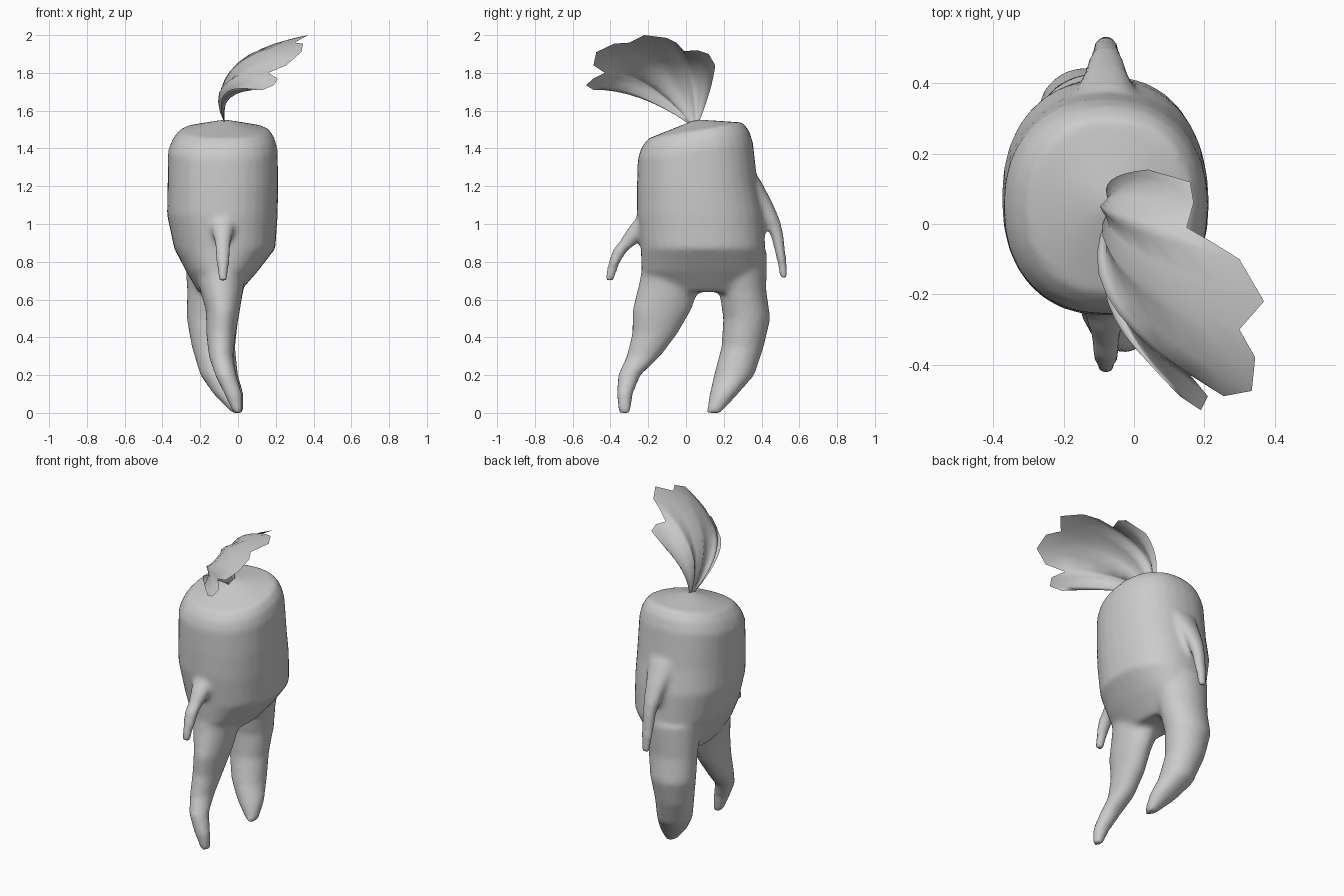
import bpy, bmesh, math
from mathutils import Vector


def new_object(name, bm):
    bmesh.ops.recalc_face_normals(bm, faces=bm.faces[:])
    for f in bm.faces:
        f.smooth = True
    me = bpy.data.meshes.new(name)
    bm.to_mesh(me)
    bm.free()
    ob = bpy.data.objects.new(name, me)
    bpy.context.collection.objects.link(ob)
    return ob


def loft(bm, rings, sides=24, power=2.0):
    """Closed skin through rings of (x, y, z, rx, ry, tilt)."""
    loops = []
    for x, y, z, rx, ry, tilt in rings:
        loop = []
        for i in range(sides):
            a = 2 * math.pi * i / sides
            c, s = math.cos(a), math.sin(a)
            dx = rx * math.copysign(abs(c) ** (2 / power), c)
            dy = ry * math.copysign(abs(s) ** (2 / power), s)
            loop.append(bm.verts.new((x + dx, y + dy, z + tilt * dy)))
        loops.append(loop)
    for a, b in zip(loops, loops[1:]):
        for i in range(sides):
            j = (i + 1) % sides
            bm.faces.new((a[i], a[j], b[j], b[i]))
    bm.faces.new(loops[0])
    bm.faces.new(loops[-1])


bm = bmesh.new()

# Barrel-shaped torso with a tilted, gently domed top
loft(bm, [(-.07, .06, 1.55, .02, .02, .1), (-.07, .05, 1.495, .235, .25, .17),
          (-.075, .05, 1.45, .27, .285, .15), (-.08, .05, 1.39, .29, .305, .13),
          (-.08, .06, 1.2, .293, .32, 0), (-.083, .075, 1.05, .293, .335, 0),
          (-.07, .09, .87, .268, .33, 0), (-.085, .085, .75, .19, .32, 0),
          (-.1, .09, .64, .11, .24, 0)], 32, 2.25)

# Front leg
loft(bm, [(-.08, -.03, .85, .17, .19, 0), (-.09, -.08, .7, .125, .165, 0),
          (-.08, -.13, .54, .09, .155, 0), (-.09, -.165, .42, .078, .12, 0),
          (-.09, -.225, .3, .065, .09, 0), (-.065, -.3, .2, .057, .06, 0),
          (-.025, -.325, .1, .048, .043, 0), (0, -.325, 0, .026, .032, 0)])

# Back leg
loft(bm, [(-.1, .27, .85, .18, .16, 0), (-.12, .3, .65, .15, .125, 0),
          (-.135, .322, .5, .137, .125, 0), (-.13, .3, .35, .115, .112, 0),
          (-.1, .255, .2, .1, .107, 0), (-.05, .2, .1, .08, .075, 0),
          (0, .145, 0, .032, .037, 0)])

# Front arm and back arm
loft(bm, [(-.08, -.18, 1.06, .07, .06, 0), (-.08, -.255, .97, .058, .058, 0),
          (-.08, -.295, .91, .046, .055, 0), (-.08, -.35, .86, .04, .04, 0),
          (-.08, -.382, .79, .034, .03, 0), (-.08, -.407, .7, .024, .023, 0)])
loft(bm, [(-.08, .34, 1.24, .09, .05, 0), (-.08, .4, 1.12, .07, .055, 0),
          (-.08, .46, 1.01, .05, .042, 0), (-.08, .485, .93, .04, .033, 0),
          (-.08, .508, .8, .033, .025, 0), (-.08, .518, .71, .024, .019, 0)])

# Melt torso and limbs into a single skin
root = new_object("root_body", bm)
m = root.modifiers.new("merge", 'REMESH')
m.mode = 'VOXEL'
m.voxel_size = .016
m.use_smooth_shade = True
m = root.modifiers.new("soften", 'SMOOTH')
m.factor = .5
m.iterations = 5

# Lobed leaf: a curved fan from the stem to a scalloped rim
rim = [(.04, .155, 1.84), (.16, .12, 1.9), (.17, .06, 1.92), (.15, -.01, 1.915),
       (.22, -.05, 1.96), (.3, -.1, 1.985), (.37, -.22, 2.0), (.3, -.3, 1.96),
       (.345, -.38, 1.955), (.335, -.475, 1.91), (.255, -.49, 1.84),
       (.16, -.43, 1.8), (.21, -.49, 1.77), (.19, -.53, 1.735),
       (.13, -.49, 1.71), (0, -.35, 1.72)]
edge_back, edge_front = Vector((-.1, .03, .03)), Vector((-.1, -.03, .08))
crown = Vector((-.2, .02, .09))
bm = bmesh.new()
n, steps = len(rim) - 1, 8
columns = []
for i, p in enumerate(rim):
    u = i / n
    base, tip = Vector((-.07, .065 - .05 * u, 1.53)), Vector(p)
    bulge = edge_back.lerp(edge_front, u) + crown * math.sin(math.pi * u)
    ctrl = (base + tip) / 2 + bulge
    columns.append([bm.verts.new(base * (1 - t) ** 2 + ctrl * 2 * t * (1 - t) + tip * t * t)
                    for t in (k / steps for k in range(steps + 1))])
for a, b in zip(columns, columns[1:]):
    for k in range(steps):
        bm.faces.new((a[k], a[k + 1], b[k + 1], b[k]))
new_object("leaf", bm)
